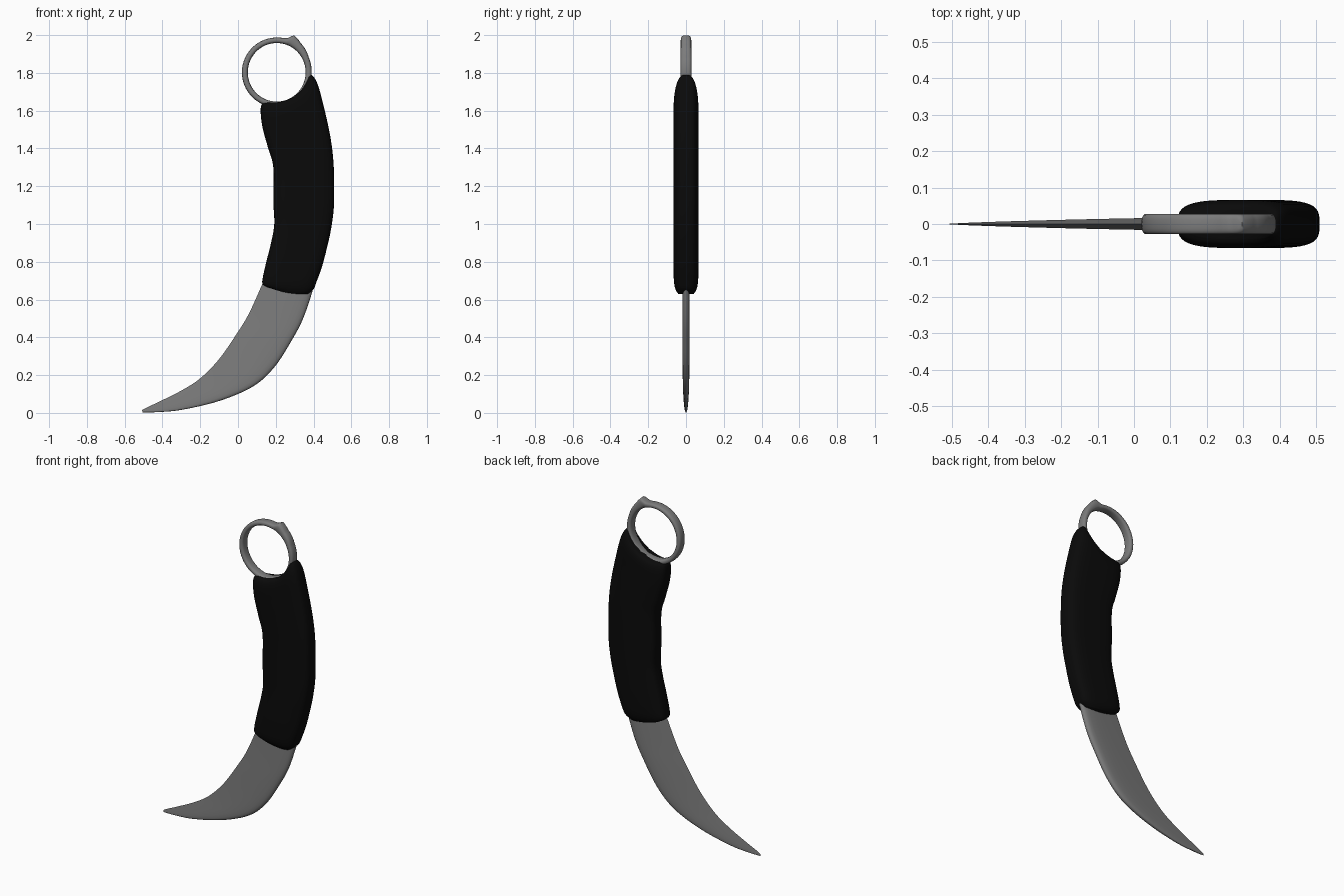
import bpy, bmesh, math
from mathutils import Vector

if "Cube" in bpy.data.objects:
    bpy.data.objects.remove(bpy.data.objects["Cube"])


def material(name, value):
    m = bpy.data.materials.new(name)
    m.diffuse_color = (value, value, value, 1)
    m.use_nodes = True
    m.node_tree.nodes["Principled BSDF"].inputs["Base Color"].default_value = m.diffuse_color
    return m


steel = material("grey steel", 0.2)
rubber = material("black rubber", 0.003)


def smooth_rows(rows, steps):
    """Catmull-Rom interpolation through rows of numbers."""
    out = []
    for i in range(len(rows) - 1):
        a, b = rows[max(i - 1, 0)], rows[i]
        c, d = rows[i + 1], rows[min(i + 2, len(rows) - 1)]
        for s in range(steps):
            t = s / steps
            out.append([0.5 * (2 * q + (r - p) * t + (2 * p - 5 * q + 4 * r - w) * t * t
                               + (3 * q - p - 3 * r + w) * t ** 3)
                        for p, q, r, w in zip(a, b, c, d)])
    out.append(list(rows[-1]))
    return out


def superellipse(n, power):
    pts = []
    for i in range(n):
        a = 2 * math.pi * i / n
        c, s = math.cos(a), math.sin(a)
        pts.append((math.copysign(abs(c) ** (2 / power), c),
                    math.copysign(abs(s) ** (2 / power), s)))
    return pts


def loft(name, rows, section, mat, closed=False, angle=40):
    """Row: left x, left z, right x, right z, half thickness, sideways bow."""
    bm = bmesh.new()
    n = len(section)
    rings = []
    for lx, lz, rx, rz, h, bow in rows:
        L, R = Vector((lx, 0, lz)), Vector((rx, 0, rz))
        d = (R - L).normalized()
        down = Vector((d.z, 0, -d.x))
        rings.append([bm.verts.new((L + R) / 2 + (R - L) * u / 2
                                   + down * bow * (1 - u * u) + Vector((0, v * h, 0)))
                      for u, v in section])
    count = len(rings)
    for k in range(count if closed else count - 1):
        a, b = rings[k], rings[(k + 1) % count]
        for i in range(n):
            j = (i + 1) % n
            bm.faces.new((a[i], a[j], b[j], b[i]))
    if not closed:
        for r in (rings[0], rings[-1]):
            for i in range(n // 2):
                quad = [r[i], r[i + 1], r[n - i - 1], r[(n - i) % n]]
                bm.faces.new(list(dict.fromkeys(quad)))
    bmesh.ops.recalc_face_normals(bm, faces=bm.faces)
    me = bpy.data.meshes.new(name)
    bm.to_mesh(me)
    bm.free()
    me.materials.append(mat)
    ob = bpy.data.objects.new(name, me)
    bpy.context.collection.objects.link(ob)
    bpy.ops.object.select_all(action='DESELECT')
    ob.select_set(True)
    bpy.context.view_layer.objects.active = ob
    bpy.ops.object.shade_smooth_by_angle(angle=math.radians(angle))
    return ob


# Handle: rounded grip, concave at the ring end
handle_rows = [
    (.147, 1.645, .380, 1.792, .040, .055),
    (.125, 1.632, .400, 1.780, .056, .055),
    (.120, 1.590, .425, 1.730, .065, .045),
    (.130, 1.510, .457, 1.610, .066, .025),
    (.160, 1.400, .491, 1.450, .066, .01),
    (.187, 1.300, .507, 1.300, .066, 0),
    (.187, 1.120, .508, 1.100, .066, 0),
    (.192, 1.000, .492, .970, .066, 0),
    (.175, .900, .470, .870, .066, 0),
    (.150, .800, .445, .775, .066, .005),
    (.131, .715, .418, .700, .064, .01),
    (.130, .683, .400, .655, .056, .012),
    (.150, .668, .370, .629, .042, .012),
]
loft("handle", smooth_rows(handle_rows, 5), superellipse(40, 3.6), rubber, angle=60)

# Blade: curved wedge, sharp inner edge and rounded spine
blade_rows = [
    (.165, .760, .410, .710, .019, 0),
    (.130, .685, .393, .640, .019, 0),
    (.060, .530, .345, .500, .019, 0),
    (-.003, .425, .288, .390, .019, 0),
    (-.100, .285, .195, .245, .018, 0),
    (-.200, .183, .080, .140, .0165, 0),
    (-.300, .118, -.100, .063, .013, 0),
    (-.420, .058, -.300, .016, .008, 0),
    (-.480, .030, -.430, .004, .004, 0),
    (-.508, .015, -.505, .003, .001, 0),
]
half = [(.985, .4), (.94, .7), (.85, .92), (.7, 1), (.4, .95), (0, .72), (-.5, .4)]
blade_section = [(1, 0)] + half + [(-1, 0)] + [(u, -v) for u, v in reversed(half)]
loft("blade", smooth_rows(blade_rows, 6), blade_section, steel, angle=40)

# Finger ring: outer radius varies with angle to form the thumb spur
outer = [(0, .185), (25, .187), (37, .194), (50, .200), (60, .211), (65, .2165),
         (68, .205), (72, .190), (78, .185), (90, .184), (360, .185)]


def outer_radius(deg):
    for (a, p), (b, q) in zip(outer, outer[1:]):
        if a <= deg <= b:
            return p + (q - p) * (deg - a) / (b - a)


ring_rows = []
for k in range(144):
    deg = k * 2.5
    c, s = math.cos(math.radians(deg)), math.sin(math.radians(deg))
    r = outer_radius(deg)
    ring_rows.append((.205 + .153 * c, 1.803 + .155 * s, .205 + r * c, 1.803 + r * s, .028, 0))
loft("finger_ring", ring_rows, superellipse(20, 2.8), steel, closed=True, angle=60)
